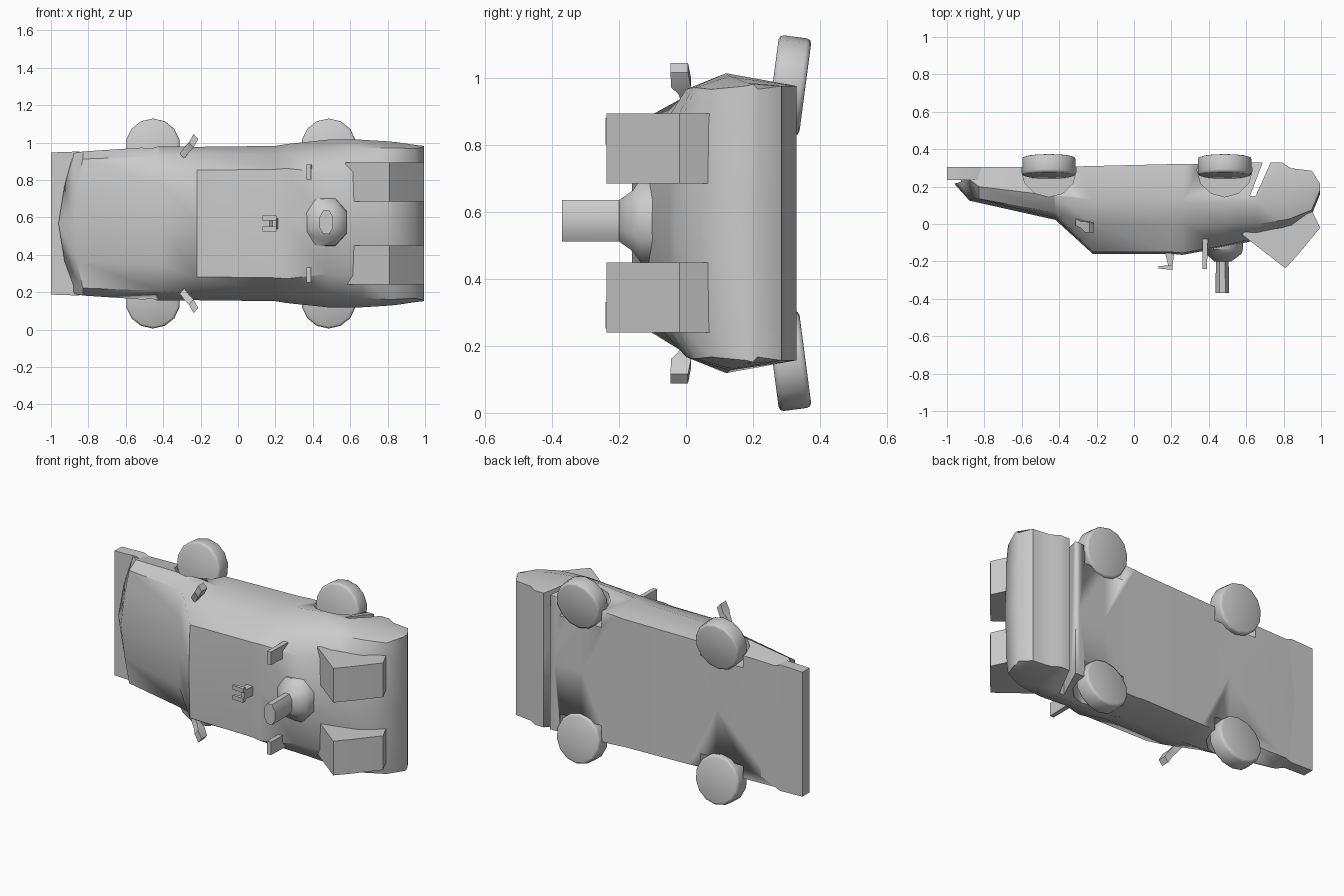
import bpy, bmesh, math
from mathutils import Matrix, Vector

if "Cube" in bpy.data.objects:
    bpy.data.objects.remove(bpy.data.objects["Cube"])

CZ = 0.567  # car lies on its side: length = x, roof = -y, width = z


def finish(name, bm, angle=35):
    bmesh.ops.recalc_face_normals(bm, faces=bm.faces)
    me = bpy.data.meshes.new(name)
    bm.to_mesh(me)
    bm.free()
    ob = bpy.data.objects.new(name, me)
    bpy.context.collection.objects.link(ob)
    bpy.ops.object.select_all(action='DESELECT')
    ob.select_set(True)
    bpy.context.view_layer.objects.active = ob
    bpy.ops.object.shade_smooth_by_angle(angle=math.radians(angle))
    return ob


def loft(name, rings, angle=35):
    bm = bmesh.new()
    vs = [[bm.verts.new(p) for p in r] for r in rings]
    n = len(vs[0])
    for a, b in zip(vs, vs[1:]):
        for i in range(n):
            j = (i + 1) % n
            bm.faces.new((a[i], a[j], b[j], b[i]))
    bm.faces.new(vs[0])
    bm.faces.new(vs[-1])
    return finish(name, bm, angle)


def prism(name, pts, w0, w1, angle=35):
    """Side profile (x, y) extruded across the width from w0 to w1."""
    return loft(name, [[(x, y, CZ + w) for x, y in pts] for w in (w0, w1)], angle)


def cut(ob, cutter):
    cutter.hide_render = True
    cutter.hide_set(True)
    m = ob.modifiers.new("cut", 'BOOLEAN')
    m.operation = 'DIFFERENCE'
    m.solver = 'EXACT'
    m.object = cutter


# body shell: x, nose bulge, then (half width, y) for sill, belt, shoulder, roof edge
sections = [
    (-0.88, -0.08, (.36, .30), (.375, .24), (.33, .228), (.20, .225)),
    (-0.83, -0.05, (.37, .305), (.385, .20), (.345, .135), (.20, .135)),
    (-0.42, 0.0, (.38, .305), (.412, .15), (.36, .06), (.22, .032)),
    (-0.22, 0.0, (.385, .31), (.41, .13), (.375, 0), (.285, -.15)),
    (0.20, 0.0, (.39, .32), (.415, .13), (.37, 0), (.29, -.15)),
    (0.26, 0.0, (.395, .32), (.425, .12), (.38, 0), (.295, -.155)),
    (0.48, 0.0, (.40, .325), (.448, .12), (.39, 0), (.27, -.115)),
    (0.66, 0.0, (.41, .33), (.448, .12), (.40, .0), (.28, -.075)),
    (0.79, 0.0, (.41, .33), (.44, .13), (.405, .02), (.29, -.04)),
    (0.84, 0.0, (.41, .298), (.436, .14), (.405, .03), (.29, -.025)),
    (0.95, 0.0, (.41, .285), (.42, .18), (.40, .075), (.30, .06)),
    (0.995, 0.0, (.40, .215), (.415, .20), (.41, .18), (.30, .17)),
]
rings = []
for x, bulge, sill, belt, shoulder, roof in sections:
    half = [sill, belt, shoulder, roof]
    xs = [x, x, x, x + bulge * 0.6]
    ring = [(x + bulge, sill[1], CZ)]
    ring += [(px, y, CZ + w) for px, (w, y) in zip(xs, half)]
    ring += [(x + bulge, roof[1] - .01, CZ)]
    ring += [(px, y, CZ - w) for px, (w, y) in reversed(list(zip(xs, half)))]
    rings.append(ring)
body = loft("body", rings, 40)

# wheel wells and the slot ahead of the rear bumper
for s in (-1, 1):
    for x in (-.455, .485):
        arch = [(x + .148 * math.cos(a), .29 + .145 * math.sin(a))
                for a in [math.pi / 6 * k for k in range(12)]]
        cut(body, prism("wheel_well_cutter", arch, s * .30, s * .5))
cut(body, prism("bumper_slot_cutter", [(.70, .36), (.62, .15), (.65, .15), (.745, .36)], -.5, .5))

# front bumper plate with swept corners
loft("front_bumper", [
    [(x, y, CZ + w) for x, w in ((-1, -.38), (-.85, -.385), (-.72, -.33),
                                 (-.72, .33), (-.85, .385), (-1, .38))]
    for y in (.236, .285, .305)])

# flat-turned wheels, tilted outward
for s, side in ((-1, "right"), (1, "left")):
    for x, end in ((-.455, "front"), (.485, "rear")):
        bm = bmesh.new()
        bmesh.ops.create_cone(bm, cap_ends=True, segments=14, radius1=.146,
                              radius2=.146, depth=.098)
        rims = [e for e in bm.edges if any(len(f.verts) > 4 for f in e.link_faces)]
        bmesh.ops.bevel(bm, geom=rims, offset=.014, segments=2, affect='EDGES', profile=.5)
        m = (Matrix.Translation((x, .308, CZ + s * .412))
             @ Matrix.Rotation(math.radians(90 - s * 7.5), 4, 'X'))
        bm.transform(m)
        finish(f"{end}_{side}_wheel", bm, 50)

# rear vent boxes
flap = [(.575, -.055), (.81, -.237), (.88, -.16), (.995, -.02), (.95, .075), (.7, .03)]
for s in (-1, 1):
    prism("vent_box", flap, s * .118, s * .327)


# reactor: faceted base tapering to a neck, then a flat pipe
def octagon(cx, y, rx, rw):
    return [(cx + rx * a, y, CZ + .007 + rw * b) for a, b in
            ((1, .45), (.45, 1), (-.45, 1), (-1, .45), (-1, -.45), (-.45, -1), (.45, -1), (1, -.45))]


loft("reactor_base", [octagon(.47, -.06, .115, .13), octagon(.47, -.135, .112, .125),
                      octagon(.48, -.16, .095, .09), octagon(.475, -.20, .045, .062)], 50)
loft("reactor_pipe", [octagon(.472, -.17, .034, .062), octagon(.472, -.37, .036, .062)])

# engine deck pegs
for s in (-1, 1):
    prism("deck_peg", [(.365, -.08), (.365, -.24), (.39, -.24), (.395, -.08)], s * .235, s * .315)

# roof hook: two prongs with a cross bar
for w in (-.03, .03):
    prism("roof_prong", [(.13, -.225), (.13, -.238), (.205, -.245), (.205, -.22)],
          w - .013, w + .013)
prism("roof_hook", [(.165, -.15), (.185, -.23), (.205, -.23), (.215, -.15)], -.028, .028)

# side mirrors on short stalks
for s in (-1, 1):
    stalk = []
    for x, y, w, r in ((-.30, .01, .36, .018), (-.27, -.005, .40, .018),
                       (-.25, -.015, .42, .03), (-.225, -.02, .465, .026)):
        stalk.append([(x + .012 * a, y + r * b, CZ + s * w - s * .014 * a)
                      for a, b in ((1, 1), (-1, 1), (-1, -1), (1, -1))])
    loft("side_mirror", stalk)
